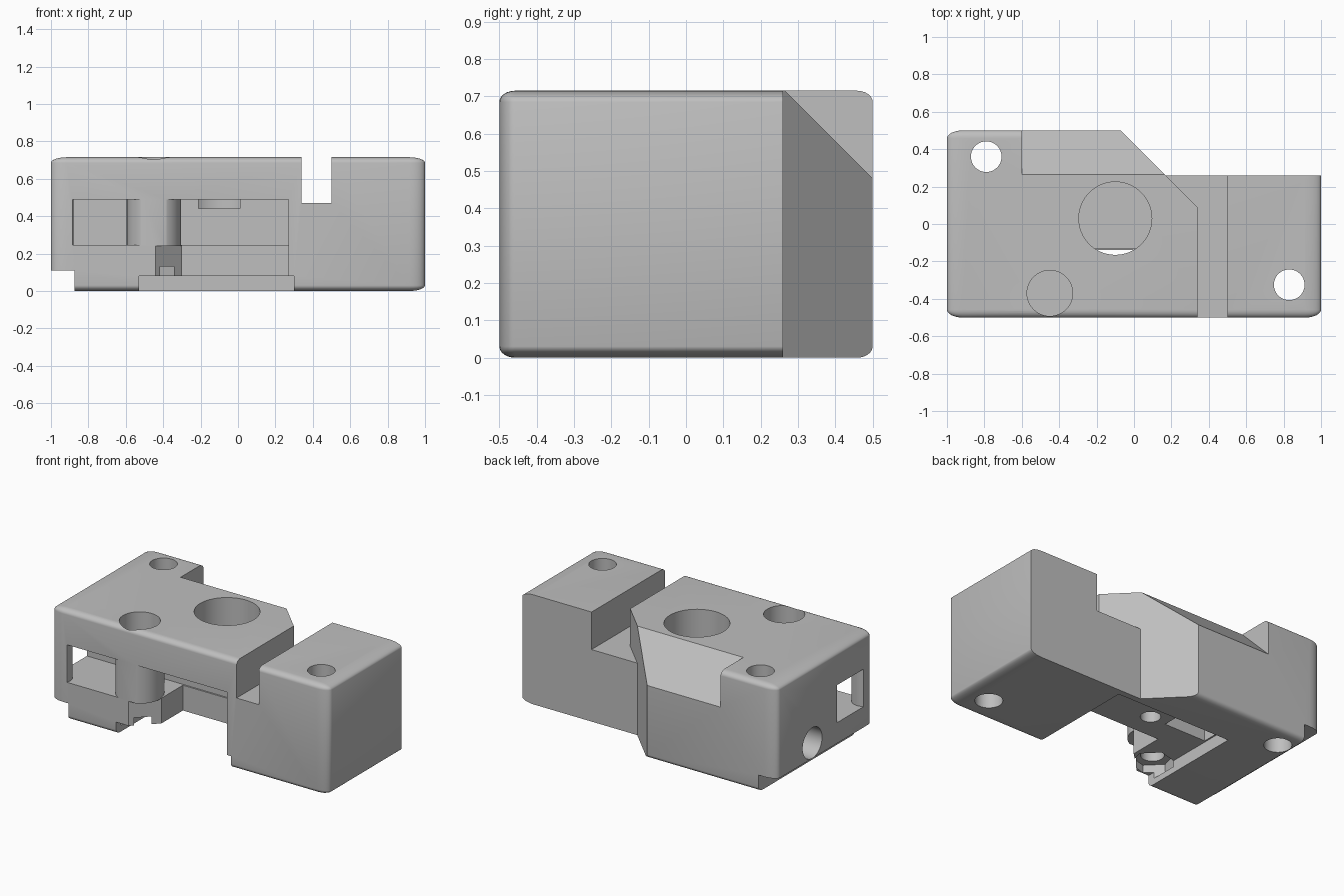
import bpy
import bmesh
from math import cos, sin, tau, pi
from mathutils import Matrix, Vector

cube = bpy.data.objects.get("Cube")
if cube:
    bpy.data.objects.remove(cube, do_unlink=True)

HEIGHT = 0.715


def make_object(name, bm):
    bmesh.ops.recalc_face_normals(bm, faces=bm.faces)
    mesh = bpy.data.meshes.new(name)
    bm.to_mesh(mesh)
    bm.free()
    obj = bpy.data.objects.new(name, mesh)
    bpy.context.collection.objects.link(obj)
    return obj


def prism(name, outline, low, high, axis="Z"):
    """Extrude an outline along z, or a (y, z) outline along x."""
    bm = bmesh.new()
    verts = [bm.verts.new((a, b, low) if axis == "Z" else (low, a, b)) for a, b in outline]
    face = bm.faces.new(verts)
    moved = bmesh.ops.extrude_face_region(bm, geom=[face])["geom"]
    step = high - low
    offset = Vector((0, 0, step)) if axis == "Z" else Vector((step, 0, 0))
    bmesh.ops.translate(bm, vec=offset, verts=[v for v in moved if isinstance(v, bmesh.types.BMVert)])
    return make_object(name, bm)


def box(name, x, y, z):
    return prism(name, [(x[0], y[0]), (x[1], y[0]), (x[1], y[1]), (x[0], y[1])], *z)


def cylinder(name, center, radius, low, high, axis="Z", sides=48, turn=0.0):
    ring = [(center[0] + radius * cos(turn + tau * i / sides),
             center[1] + radius * sin(turn + tau * i / sides)) for i in range(sides)]
    return prism(name, ring, low, high, axis)


def combine(target, tool, operation="DIFFERENCE"):
    """Apply a boolean and discard the tool."""
    tool.hide_render = True
    mod = target.modifiers.new("shape", "BOOLEAN")
    mod.operation = operation
    mod.solver = "EXACT"
    mod.object = tool
    bpy.ops.object.select_all(action="DESELECT")
    target.select_set(True)
    bpy.context.view_layer.objects.active = target
    bpy.ops.object.modifier_apply(modifier=mod.name)
    bpy.data.objects.remove(tool, do_unlink=True)


# Rounded block, stretched after rounding
bm = bmesh.new()
bmesh.ops.create_cube(bm, size=1)
bmesh.ops.bevel(bm, geom=list(bm.edges), offset=0.042, segments=6, profile=0.5, affect="EDGES")
bmesh.ops.transform(bm, matrix=Matrix.Diagonal((2, 1, HEIGHT, 1)), verts=bm.verts)
bmesh.ops.translate(bm, vec=(0, 0, HEIGHT / 2), verts=bm.verts)
body = make_object("mount_body", bm)

# Back corner cut away on a diagonal
combine(body, prism("back_corner_cut", [(0.17, 0.26), (1.1, 0.26), (1.1, 0.6), (-0.17, 0.6)], -0.1, 0.9))

# Upper cross slot with its diagonal mouth
combine(body, prism("slot_cut", [(0.34, -0.6), (0.5, -0.6), (0.5, 0.35), (0.08, 0.35), (0.34, 0.09)], 0.47, 0.9))

# Sloped upper back
combine(body, prism("slope_cut", [(0.165, 0.815), (0.615, 0.365), (0.615, 0.815)], -0.6, 0.45, "X"))

# Notch along the lower left edge
combine(body, box("edge_notch", (-1.1, -0.875), (-0.6, 0.6), (-0.1, 0.11)))

# Front window and lower opening, leaving a post and a corner pillar
opening = box("front_window", (-1.1, 0.27), (-0.6, -0.13), (0.245, 0.49))
lower = prism("lower_opening", [(-0.54, -0.6), (0.27, -0.6), (0.27, -0.14), (-0.3, -0.14), (-0.3, -0.36)], -0.1, 0.3)
combine(opening, lower, "UNION")
combine(opening, cylinder("screw_post", (-0.45, -0.37), 0.145, 0.24, 0.55))
combine(opening, cylinder("corner_pillar", (-0.96, -0.474), 0.08, 0.2, 0.55))
combine(body, opening)

# Shallow recess underneath and the cable pocket above it
combine(body, box("bottom_recess", (-0.53, 0.3), (-0.6, 0.22), (-0.1, 0.08)))
combine(body, box("cable_pocket", (-0.52, -0.22), (0.02, 0.21), (0.04, 0.31)))
combine(body, cylinder("cable_hole", (0.125, 0.21), 0.1, -1.1, -0.45, "X"))

# Through holes for mounting
for spot in ((-0.79, 0.36), (0.83, -0.325)):
    combine(body, cylinder("mounting_hole", spot, 0.082, -0.1, 0.9))

# Large blind bore with a small bore beneath
combine(body, cylinder("large_bore", (-0.1, 0.03), 0.195, 0.44, 0.9, sides=64))
combine(body, cylinder("small_bore", (-0.1, 0.03), 0.06, 0.04, 0.38))

# Screw bore in the post, with a hexagonal nut seat underneath
combine(body, cylinder("post_bore", (-0.45, -0.37), 0.122, 0.3, 0.9))
combine(body, cylinder("nut_seat", (-0.45, -0.37), 0.13, 0.04, 0.13, sides=6, turn=-pi / 4))
combine(body, cylinder("screw_bore", (-0.45, -0.37), 0.07, 0.1, 0.27))

# Single grey material
grey = bpy.data.materials.new("plain_grey")
grey.use_nodes = True
color = (0.52, 0.52, 0.52, 1)
grey.diffuse_color = color
grey.node_tree.nodes["Principled BSDF"].inputs["Base Color"].default_value = color
body.data.materials.clear()
body.data.materials.append(grey)
for poly in body.data.polygons:
    poly.material_index = 0

bpy.ops.object.select_all(action="DESELECT")
body.select_set(True)
bpy.context.view_layer.objects.active = body
bpy.ops.object.shade_smooth_by_angle(angle=pi / 6)
